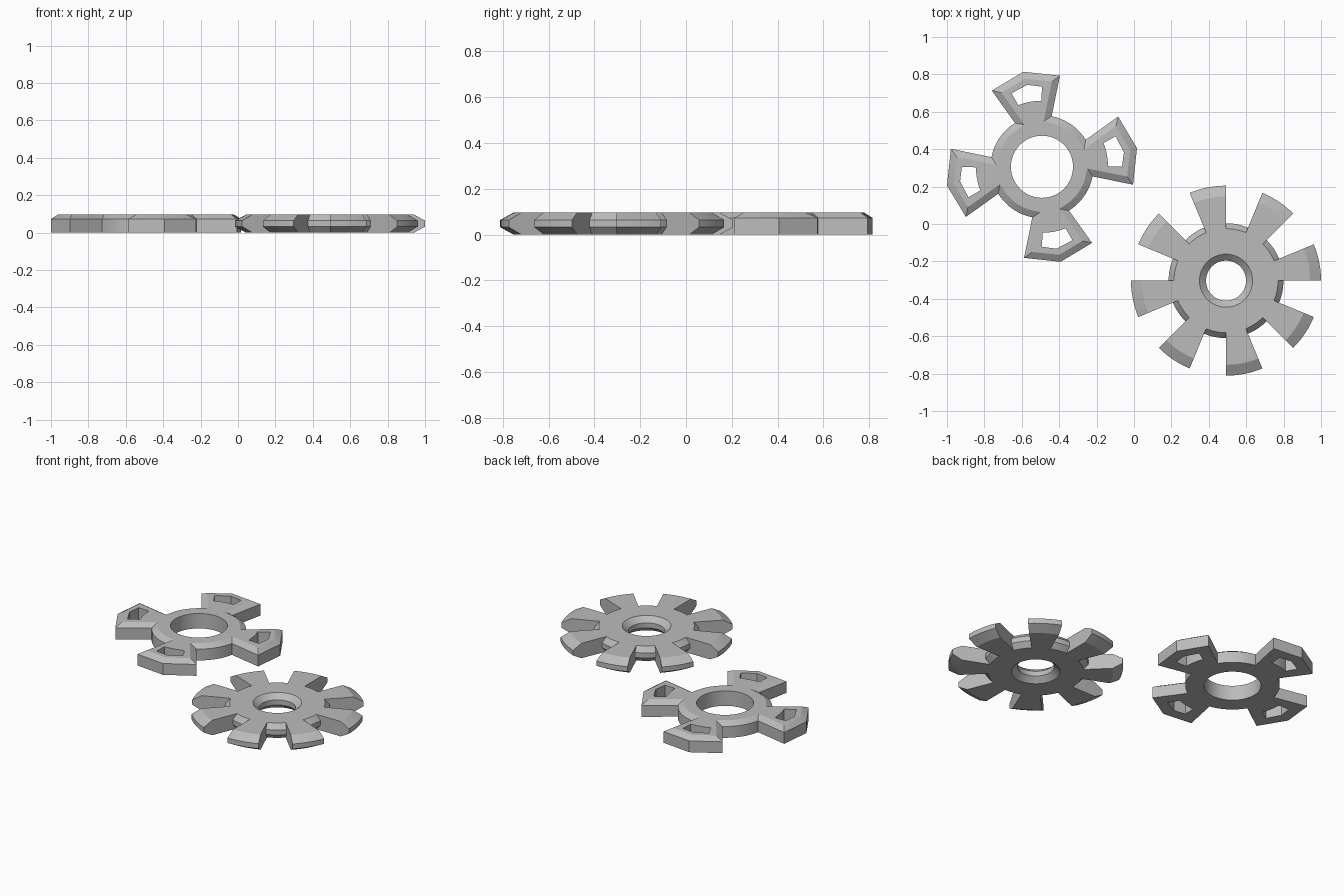
import bpy, bmesh
from math import sin, cos, radians, pi
from mathutils import Vector, Matrix

if "Cube" in bpy.data.objects:
    bpy.data.objects.remove(bpy.data.objects["Cube"], do_unlink=True)

TOP = 0.096

grey = bpy.data.materials.new("plain grey")
grey.use_nodes = True
grey.diffuse_color = (0.5, 0.5, 0.5, 1)
grey.node_tree.nodes["Principled BSDF"].inputs["Base Color"].default_value = (0.5, 0.5, 0.5, 1)


def finish(bm, name, x, y):
    """Weld, turn into an object and shade with sharp edges."""
    bmesh.ops.remove_doubles(bm, verts=bm.verts, dist=0.0002)
    bmesh.ops.recalc_face_normals(bm, faces=bm.faces)
    mesh = bpy.data.meshes.new(name)
    bm.to_mesh(mesh)
    bm.free()
    mesh.materials.append(grey)
    ob = bpy.data.objects.new(name, mesh)
    bpy.context.collection.objects.link(ob)
    ob.location = (x, y, 0)
    bpy.ops.object.select_all(action='DESELECT')
    ob.select_set(True)
    bpy.context.view_layer.objects.active = ob
    bpy.ops.object.shade_smooth_by_angle(angle=radians(22))


def polar(r, a):
    return Vector((r * cos(a), r * sin(a)))


def face(bm, points):
    return bm.faces.new([bm.verts.new(p) for p in points])


# --- Toothed cog: angular strips of two profiles, closed by radial walls ---
def build_cog(teeth=8, steps=6):
    low, high = TOP / 3, TOP * 2 / 3
    bore = [(0.142, 0), (0.107, low), (0.107, high), (0.142, TOP)]
    hub = [(0.278, TOP), (0.307, high), (0.307, low), (0.278, 0)]
    tip = [(0.450, TOP), (0.508, high), (0.508, low), (0.450, 0)]
    gap_profile = bore + hub
    tooth_profile = bore + hub[:1] + tip + hub[-1:]
    bm = bmesh.new()

    def at(point, a):
        return (*polar(point[0], a), point[1])

    step = pi / teeth / steps
    for i in range(2 * teeth * steps):
        a, b = i * step, (i + 1) * step
        prof = gap_profile if (i // steps) % 2 else tooth_profile
        for p, q in zip(prof, prof[1:] + prof[:1]):
            face(bm, [at(p, a), at(q, a), at(q, b), at(p, b)])
        if i % steps == 0:
            face(bm, [at(p, a) for p in tip + hub[::-1]])
    finish(bm, "toothed_cog", 0.492, -0.303)


# --- Clawed ring: bevelled outline with a bore and one window per claw ---
def inset(loop, d):
    """Offset a counter-clockwise loop inwards with mitred corners."""
    out = []
    for i, p in enumerate(loop):
        u = (p - loop[i - 1]).normalized()
        v = (loop[(i + 1) % len(loop)] - p).normalized()
        n1, n2 = Vector((-u.y, u.x)), Vector((-v.y, v.x))
        out.append(p + (n1 + n2) * d / (1 + n1.dot(n2)))
    return out


def wall(bm, lower, z0, upper, z1):
    for i in range(len(lower)):
        face(bm, [(*lower[i - 1], z0), (*lower[i], z0), (*upper[i], z1), (*upper[i - 1], z1)])


def cap(bm, loops, z):
    """Fill a flat outline with holes."""
    edges = []
    for loop in loops:
        vs = [bm.verts.new((*p, z)) for p in loop]
        edges += [bm.edges.new((vs[i - 1], vs[i])) for i in range(len(vs))]
    bmesh.ops.triangle_fill(bm, edges=edges, use_beauty=True, normal=(0, 0, 1))


def arc(r, start, end, n):
    return [polar(r, radians(start + (end - start) * i / n)) for i in range(n + 1)]


def build_ring():
    shoulder = 0.073
    claw = [Vector(p) for p in ((0.096, 0.487), (-0.10, 0.508), (-0.268, 0.407))]
    window = [Vector(p) for p in ((0.0, 0.428), (-0.078, 0.438), (-0.163, 0.393))]
    window += arc(0.353, 111, 90.5, 5)
    outline, holes = [], [arc(0.166, 0, 354, 59)]
    for k in range(4):
        turn = Matrix.Rotation(k * pi / 2, 2)
        outline += [turn @ p for p in claw + arc(0.275, 121.7, 169.2, 9)]
        holes.append([turn @ p for p in window])
    rim = inset(outline, 0.036)
    bm = bmesh.new()
    wall(bm, outline, 0, outline, shoulder)
    wall(bm, outline, shoulder, rim, TOP)
    for hole in holes:
        wall(bm, hole, 0, hole, TOP)
    cap(bm, [outline] + holes, 0)
    cap(bm, [rim] + holes, TOP)
    finish(bm, "clawed_ring", -0.492, 0.306)


build_cog()
build_ring()
